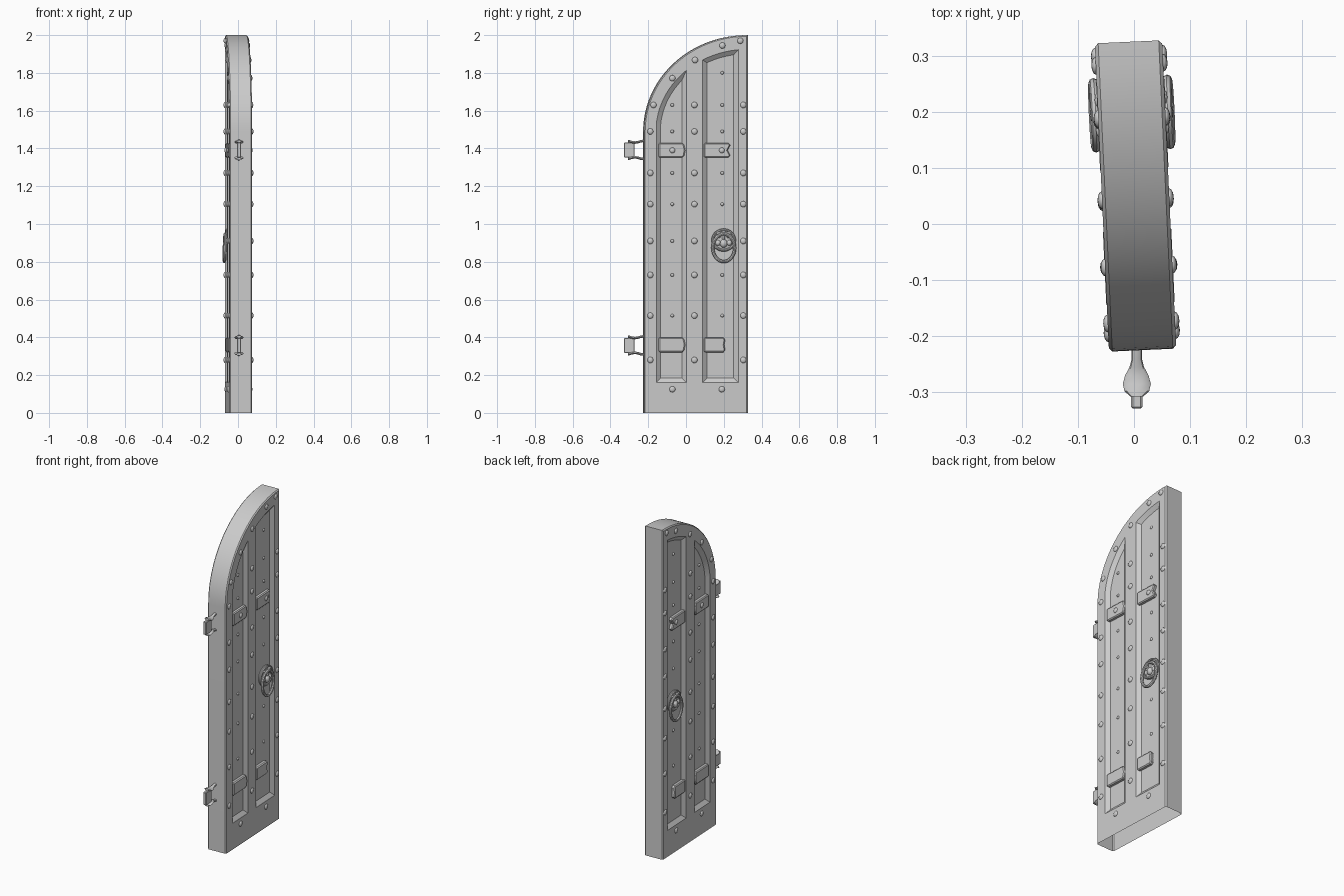
import bpy, bmesh, math
from mathutils import Matrix, Vector

old = bpy.data.objects.get("Cube")
if old:
    bpy.data.objects.remove(old)

grey = bpy.data.materials.new("plain grey")
grey.use_nodes = True
grey.diffuse_color = (0.6, 0.6, 0.6, 1)
grey.node_tree.nodes["Principled BSDF"].inputs["Base Color"].default_value = (0.6, 0.6, 0.6, 1)

# The leaf stands slightly ajar
AJAR = Matrix.Translation((0.005, 0, 0)) @ Matrix.Rotation(0.046, 4, "Z")
HALF, FLOOR = 0.06, 0.042
ARCH_Y, ARCH_Z = 0.325, 1.49


def finish(name, bm, place=AJAR, smooth=True):
    bmesh.ops.recalc_face_normals(bm, faces=bm.faces)
    mesh = bpy.data.meshes.new(name)
    bm.to_mesh(mesh)
    bm.free()
    mesh.materials.append(grey)
    ob = bpy.data.objects.new(name, mesh)
    bpy.context.collection.objects.link(ob)
    ob.matrix_world = place
    if smooth:
        bpy.ops.object.select_all(action="DESELECT")
        ob.select_set(True)
        bpy.context.view_layer.objects.active = ob
        bpy.ops.object.shade_smooth_by_angle(angle=math.radians(35))
    return ob


def arched(y0, y1, z0, a, b, inset=0.0, sill=0.0, steps=24):
    """Outline with straight sides and a quarter-ellipse top, as (y, z)."""
    y0, y1, a, b = y0 + inset, y1 - inset, a - inset, b - inset
    t0 = math.acos(min(1, (ARCH_Y - y0) / a))
    t1 = math.acos((ARCH_Y - y1) / a)
    pts = [(y1, z0 + sill), (y0, z0 + sill)]
    for i in range(steps + 1):
        t = t0 + (t1 - t0) * i / steps
        pts.append((ARCH_Y - a * math.cos(t), ARCH_Z + b * math.sin(t)))
    return pts


def loft(bm, layers):
    """Skin matching outlines given as lists of 3D points, with end caps."""
    rings = [[bm.verts.new(p) for p in layer] for layer in layers]
    for r, s in zip(rings, rings[1:]):
        for i in range(len(r)):
            j = (i + 1) % len(r)
            bm.faces.new((r[i], r[j], s[j], s[i]))
    bm.faces.new(rings[0][::-1])
    bm.faces.new(rings[-1])


def at_x(x, outline):
    return [(x, y, z) for y, z in outline]


def ball(bm, center, radii, segments=12, rings=8):
    m = Matrix.Translation(center) @ Matrix.Diagonal((*radii, 1))
    bmesh.ops.create_uvsphere(bm, u_segments=segments, v_segments=rings, radius=1, matrix=m)


def ring(bm, center, ry, rz, thick, lean=0.0, major=32, minor=8):
    """Oval hoop lying in the plane of the door."""
    grid = []
    for i in range(major):
        a = math.tau * i / major
        out = Vector((0, math.cos(a), math.sin(a)))
        mid = Vector(center) + Vector((-lean * out.z, ry * out.y, rz * out.z))
        grid.append([bm.verts.new(mid + out * thick * math.cos(math.tau * k / minor)
                     + Vector((thick * math.sin(math.tau * k / minor), 0, 0))) for k in range(minor)])
    for i in range(major):
        r, s = grid[i], grid[(i + 1) % major]
        for k in range(minor):
            n = (k + 1) % minor
            bm.faces.new((r[k], r[n], s[n], s[k]))


# Door leaf with softened rims
leaf_shape = (-0.225, ARCH_Y, 0, 0.55, 0.51)
bm = bmesh.new()
loft(bm, [at_x(x, arched(*leaf_shape, inset=i)) for x, i in
          ((-HALF, 0.006), (-HALF + 0.006, 0), (HALF - 0.006, 0), (HALF, 0.006))])
leaf = finish("door_leaf", bm, smooth=False)

# Two sunken panels on each side, with sloping borders
cutters = []
for side in (-1, 1):
    for y0, y1 in ((-0.16, 0.0), (0.085, 0.275)):
        shape = (y0, y1, 0.16, 0.487, 0.435)
        bm = bmesh.new()
        loft(bm, [at_x(side * x, arched(*shape, inset=i, sill=i)) for x, i in
                  ((FLOOR, 0.024), (HALF, 0), (HALF + 0.03, 0))])
        cutter = finish("panel_cutter", bm, smooth=False)
        cutter.hide_render = True
        cutters.append(cutter)
        cut = leaf.modifiers.new("panel", "BOOLEAN")
        cut.operation, cut.solver, cut.object = "DIFFERENCE", "EXACT", cutter
bpy.context.view_layer.update()
cut_mesh = bpy.data.meshes.new_from_object(leaf.evaluated_get(bpy.context.evaluated_depsgraph_get()))
leaf.modifiers.clear()
leaf.data = cut_mesh
for cutter in cutters:
    bpy.data.objects.remove(cutter)

# The underside is left open
bm = bmesh.new()
bm.from_mesh(leaf.data)
under = [f for f in bm.faces if f.calc_center_median().z < 0.001]
bmesh.ops.delete(bm, geom=under, context="FACES_ONLY")
bm.to_mesh(leaf.data)
bm.free()
bpy.ops.object.select_all(action="DESELECT")
leaf.select_set(True)
bpy.context.view_layer.objects.active = leaf
bpy.ops.object.shade_smooth_by_angle(angle=math.radians(25))

# Rivet positions on the frame and on the panel floors
rows = (0.28, 0.515, 0.73, 0.91, 1.105, 1.27, 1.49, 1.63)
frame_rivets = [(y, z) for y in (-0.192, 0.042, 0.301) for z in rows if y > 0 or z < 1.6]
frame_rivets += [(y, 0.125) for y in (-0.075, 0.187)]
frame_rivets += [(-0.175, 1.63), (-0.075, 1.772), (0.045, 1.868), (0.19, 1.945), (0.285, 1.97)]
panel_rivets = [(y, z) for y in (-0.075, 0.19) for z in rows[1:]] + [(0.19, 1.8)]

for side, label in ((1, "left"), (-1, "right")):
    bm = bmesh.new()
    for y, z in frame_rivets:
        ball(bm, (side * HALF, y, z), (0.008, 0.016, 0.016))
    for y, z in panel_rivets:
        if not (y > 0.1 and z == rows[3]):
            ball(bm, (side * FLOOR, y, z), (0.007, 0.009, 0.009))
    finish(label + "_rivets", bm)

    # Strap plates lying across the panels, the far ones notched
    bm = bmesh.new()
    for z, y_near, y_far, notch in ((1.39, -0.012, 0.232, 0.014), (0.36, -0.012, 0.205, 0.005)):
        for y0, y1, dent in ((-0.147, y_near, -0.006), (0.093, y_far, notch)):
            h = 0.039
            layers = []
            for x, i in ((FLOOR - 0.004, 0), (HALF - 0.004, 0), (HALF + 0.001, 0.006)):
                layers.append([(side * x, y, z + dz) for y, dz in (
                    (y0 + i, 0.006 - h), (y0 + 0.007 + i, i - h), (y1 - 0.01, i - h), (y1 - i, 0.012 - h),
                    (y1 - dent - i, 0), (y1 - i, h - 0.012), (y1 - 0.01, h - i),
                    (y0 + 0.007 + i, h - i), (y0 + i, h - 0.006))])
            loft(bm, layers)
        if z > 1:
            for y in (-0.075, 0.187):
                ball(bm, (side * HALF, y, z), (0.009, 0.015, 0.015))
    finish(label + "_strap_plates", bm)

    # Knocker: mask with rim, brows, eyes and nose, holding an oval ring
    bm = bmesh.new()
    y, z = 0.197, 0.915
    ball(bm, (side * 0.046, y, z), (0.014, 0.063, 0.06), 24, 12)
    ring(bm, (side * 0.054, y, z), 0.058, 0.054, 0.007)
    ball(bm, (side * 0.058, y, z - 0.018), (0.017, 0.02, 0.022))
    ball(bm, (side * 0.056, y, z + 0.014), (0.012, 0.009, 0.022))
    for s in (-1, 1):
        ball(bm, (side * 0.057, y + s * 0.025, z + 0.018), (0.009, 0.01, 0.008))
        ball(bm, (side * 0.055, y + s * 0.027, z + 0.036), (0.01, 0.016, 0.007))
        ball(bm, (side * 0.056, y + s * 0.03, z - 0.015), (0.012, 0.014, 0.015))
    finish(label + "_knocker_mask", bm)
    bm = bmesh.new()
    ring(bm, (side * 0.066, y, 0.874), 0.058, 0.073, 0.0085, lean=side * 0.002)
    finish(label + "_knocker_ring", bm)

# Hinges: two curved teardrop arms clasping an upright plate
arm = ((-0.215, 0.010, 0.006), (-0.24, 0.009, 0.002), (-0.255, 0.013, -0.003), (-0.27, 0.021, -0.005),
       (-0.285, 0.025, -0.003), (-0.298, 0.022, 0.001), (-0.307, 0.012, 0.003))
for z, label in ((1.392, "upper"), (0.357, "lower")):
    bm = bmesh.new()
    for s in (-1, 1):
        layers = []
        for y, w, rise in arm:
            c = z + s * (0.044 + rise)
            layers.append([(0.005 + w * math.cos(a), y, c + 0.007 * math.sin(a))
                           for a in (math.tau * k / 10 for k in range(10))])
        loft(bm, layers)
    finish(label + "_hinge_arms", bm, Matrix())
    bm = bmesh.new()
    m = Matrix.Translation((0.005, -0.301, z)) @ Matrix.Diagonal((0.02, 0.056, 0.078, 1))
    bmesh.ops.create_cube(bm, size=1, matrix=m)
    bmesh.ops.bevel(bm, geom=bm.edges[:], offset=0.003, segments=1, affect="EDGES")
    finish(label + "_hinge_plate", bm, Matrix())
